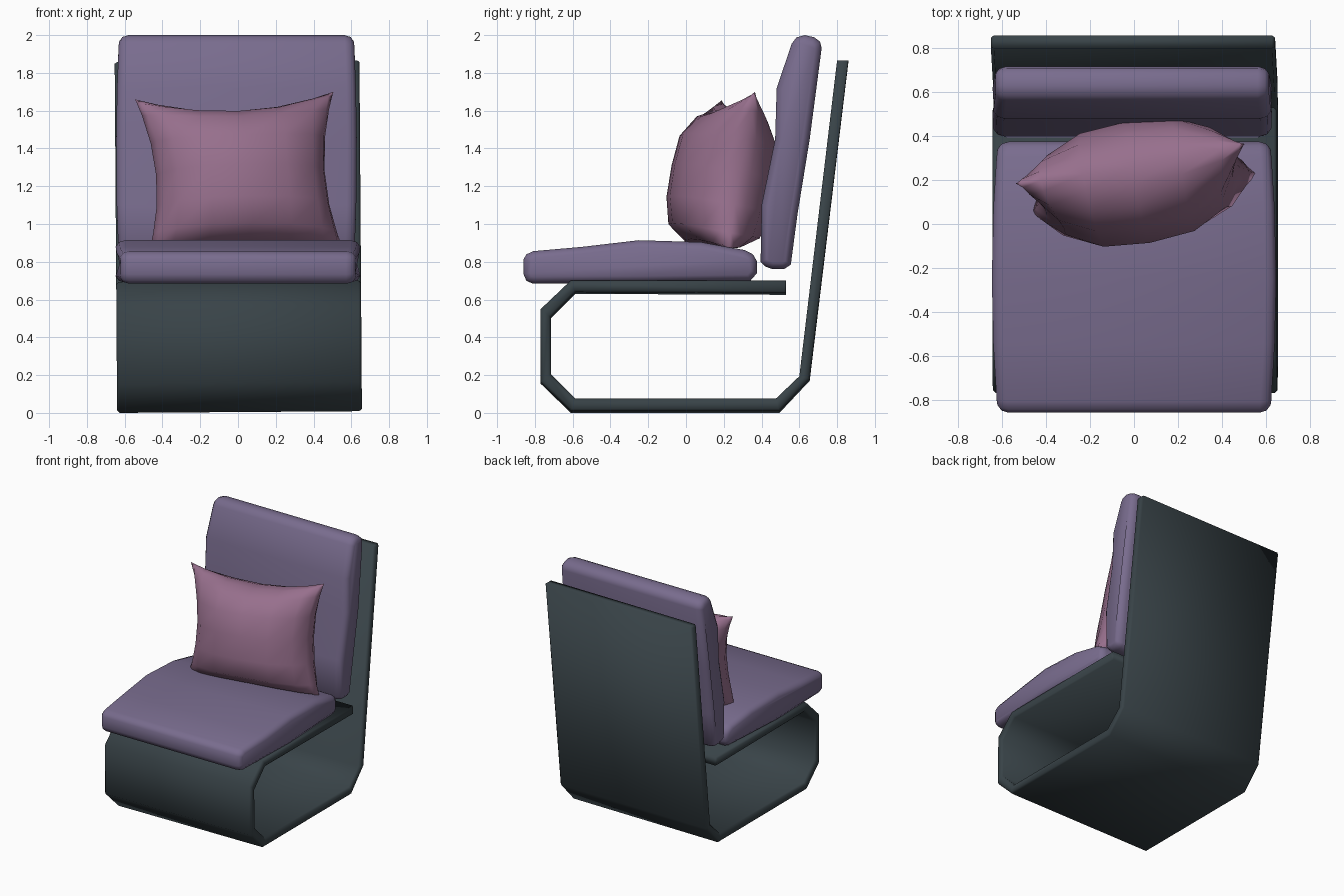
import bpy, bmesh, math
from mathutils import Vector, Matrix

if "Cube" in bpy.data.objects:
    bpy.data.objects.remove(bpy.data.objects["Cube"])


def finish(name, bm, color, angle):
    bmesh.ops.remove_doubles(bm, verts=bm.verts, dist=0.0005)
    bmesh.ops.recalc_face_normals(bm, faces=bm.faces)
    me = bpy.data.meshes.new(name)
    bm.to_mesh(me)
    bm.free()
    ob = bpy.data.objects.new(name, me)
    bpy.context.collection.objects.link(ob)
    mat = bpy.data.materials.new(name + "_colour")
    mat.diffuse_color = (*color, 1)
    mat.use_nodes = True
    mat.node_tree.nodes["Principled BSDF"].inputs["Base Color"].default_value = mat.diffuse_color
    me.materials.append(mat)
    bpy.ops.object.select_all(action='DESELECT')
    ob.select_set(True)
    bpy.context.view_layer.objects.active = ob
    bpy.ops.object.shade_smooth_by_angle(angle=math.radians(angle))
    return ob


def loft(rings):
    """Join equal-length rings of points into a closed solid."""
    bm = bmesh.new()
    loops = [[bm.verts.new(p) for p in ring] for ring in rings]
    n = len(loops[0])
    for a, b in zip(loops, loops[1:]):
        for i in range(n):
            j = (i + 1) % n
            bm.faces.new((a[i], a[j], b[j], b[i]))
    bm.faces.new(loops[0])
    bm.faces.new(loops[-1])
    return bm


def slab(name, outline, half_width, along, bulge, color, ends):
    """Outline in y-z, swept across x with (inset, step) rounded, bulging ends."""
    pts = [Vector((0, y, z)) for y, z in outline]
    pairs = list(zip(pts[-1:] + pts[:-1], pts, pts[1:] + pts[:1]))
    turn = 1 if sum(p.y * n.z - n.y * p.z for _, p, n in pairs) > 0 else -1
    lo, hi = (f(p[along] for p in pts) for f in (min, max))

    def ring(side, inset, dx):
        out = []
        for prev, p, nxt in pairs:
            t = (p - prev).normalized() + (nxt - p).normalized()
            q = p + Vector((0, -t.z, t.y)).normalized() * inset * turn
            u = 2 * (p[along] - lo) / (hi - lo) - 1
            out.append((side * (half_width - dx + bulge * (1 - u * u)), q.y, q.z))
        return out

    rings = [ring(-1, *e) for e in ends] + [ring(1, *e) for e in reversed(ends)]
    return finish(name, loft(rings), color, 180)


purple, pink, slate = (.19, .15, .27), (.31, .16, .265), (.04, .056, .064)
soft = [(.035, 0), (.01, .018), (0, .05)]

# Folded sheet frame with softened rims
profile = [(.86, 1.858), (.655, .17), (.495, 0), (-.61, 0), (-.77, .155), (-.77, .54), (-.61, .692), (.53, .692),
           (.53, .625), (-.585, .63), (-.715, .50), (-.715, .195), (-.585, .066), (.475, .066), (.60, .185), (.80, 1.858)]
frame = slab("folded_frame", profile, .648, 1, 0, slate, [(.014, 0), (0, .014)])
frame.data.transform(Matrix.Translation((.008, 0, .0045)) @ Matrix.Rotation(-.007, 4, 'Y'))

# Seat and back cushions
seat = slab("seat_cushion",
            [(-.81, .69), (-.845, .705), (-.86, .74), (-.86, .82), (-.845, .845), (-.81, .862), (-.55, .885),
             (-.25, .92), (.08, .91), (.31, .868), (.355, .845), (.375, .81), (.375, .745), (.34, .705), (-.25, .695)],
            .622, 1, .026, purple, soft)
seat.data.transform(Matrix.Translation((0, 0, -.006)))
back = slab("back_cushion",
            [(.395, .80), (.42, .775), (.455, .762), (.52, .762), (.555, .785), (.59, 1.05), (.655, 1.45), (.718, 1.93),
             (.71, 1.965), (.68, 1.988), (.63, 2.0), (.585, 1.988), (.56, 1.955), (.48, 1.72), (.472, 1.45), (.40, 1.1)],
            .622, 2, .015, purple, soft)
back.data.transform(Matrix.Translation((-.008, 0, 0)))

# Throw pillow: bilinear corner patch, pinched edges, puffed both ways, fuller at the bottom
LL, LR = Vector((-.47, .05, .86)), Vector((.56, .23, .86))
UL, UR = Vector((-.545, .185, 1.66)), Vector((.505, .365, 1.70))
right, up = (LR - LL).normalized(), (UL - LL).normalized()
normal = right.cross(up).normalized()
steps = [-1, -.95, -.78, -.42, 0, .42, .78, .95, 1]
bm = bmesh.new()
for depth in (.275, -.255):
    grid = []
    for v in steps:
        row = []
        for u in steps:
            a, b = (u + 1) / 2, (v + 1) / 2
            p = LL.lerp(LR, a).lerp(UL.lerp(UR, a), b)
            p -= right * u * abs(u) * .075 * (1 - v * v)
            p -= up * v * abs(v) * (.085 if v > 0 else .02) * (1 - u * u)
            puff = (1 - abs(u) ** 2.6) ** .65 * (1 - abs(v) ** (2.6 if v > 0 else 6)) ** .6
            row.append(bm.verts.new(p - normal * -depth * puff if normal.y < 0 else p - normal * depth * puff))
        grid.append(row)
    for r0, r1 in zip(grid, grid[1:]):
        for i in range(len(steps) - 1):
            bm.faces.new((r0[i], r0[i + 1], r1[i + 1], r1[i]))
finish("throw_pillow", bm, pink, 100)
